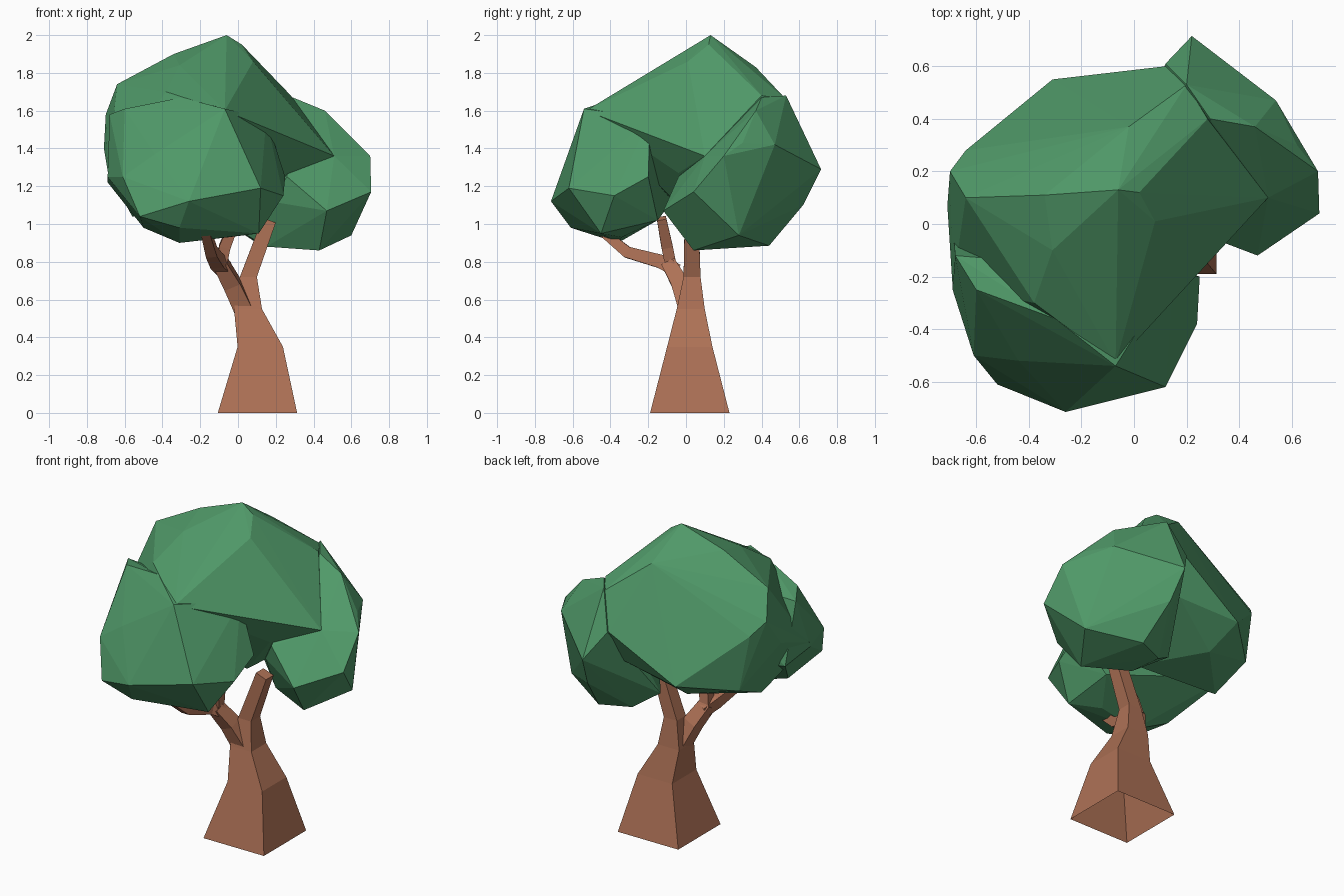
import bpy, bmesh
from mathutils import Vector


def material(name, rgb):
    m = bpy.data.materials.new(name)
    m.diffuse_color = (*rgb, 1)
    return m


BARK = material("bark brown", (0.42, 0.165, 0.092))
LEAF = material("leaf green", (0.08, 0.32, 0.14))


def finish(bm, name, mat):
    bmesh.ops.recalc_face_normals(bm, faces=bm.faces[:])
    me = bpy.data.meshes.new(name)
    bm.to_mesh(me)
    bm.free()
    me.materials.append(mat)
    ob = bpy.data.objects.new(name, me)
    bpy.context.collection.objects.link(ob)
    return ob


def limb(name, stations, level=0):
    """Open square limb through (x, y, z, half width); the first `level` rings stay horizontal."""
    bm = bmesh.new()
    pts = [Vector(s[:3]) for s in stations]
    rings = []
    for i, (p, s) in enumerate(zip(pts, stations)):
        t = (pts[min(i + 1, len(pts) - 1)] - pts[max(i - 1, 0)]).normalized()
        if i < level:
            t = Vector((0, 0, 1))
        u = (Vector((1, 0, 0)) - t * t.x).normalized()
        v = t.cross(u)
        rings.append([bm.verts.new(p + (u * a + v * b) * s[3])
                      for a, b in ((-1, -1), (1, -1), (1, 1), (-1, 1))])
    for lo, hi in zip(rings, rings[1:]):
        for k in range(4):
            n = (k + 1) % 4
            bm.faces.new((lo[k], lo[n], hi[n], hi[k]))
    bm.faces.new(rings[-1])
    return finish(bm, name, BARK)


def lobe(name, points):
    """Faceted leaf mass: convex hull of a few corner points."""
    bm = bmesh.new()
    for p in points:
        bm.verts.new(p)
    bmesh.ops.convex_hull(bm, input=bm.verts[:])
    bmesh.ops.delete(bm, geom=[v for v in bm.verts if not v.link_faces], context='VERTS')
    return finish(bm, name, LEAF)


# Trunk with flared foot (open underneath), running into the right branch
limb("trunk", [(0.103, 0.02, 0, 0.21), (0.118, 0.02, 0.35, 0.12), (0.053, 0.025, 0.55, 0.074),
               (0.055, 0.032, 0.72, 0.045), (0.165, 0.03, 1.02, 0.037)], level=4)
# Left branch and its two forks
limb("left_branch", [(0.045, 0.02, 0.52, 0.05), (-0.03, -0.03, 0.68, 0.045),
                     (-0.09, -0.09, 0.79, 0.038)])
limb("front_fork", [(-0.07, -0.06, 0.76, 0.036), (-0.11, -0.13, 0.80, 0.036),
                    (-0.14, -0.31, 0.85, 0.03), (-0.18, -0.48, 0.99, 0.022)])
limb("inner_fork", [(-0.09, -0.08, 0.78, 0.03), (-0.07, -0.10, 0.88, 0.03),
                    (-0.01, -0.13, 1.03, 0.025)])

# Leaf masses
canopy = lobe("canopy", [
    (-0.06, 0.13, 2.0), (0.02, 0.12, 1.95), (0.08, 0.01, 1.86), (-0.34, 0.11, 1.90),
    (-0.64, 0.10, 1.74), (-0.70, 0.20, 1.58), (-0.64, 0.28, 1.50), (-0.71, 0.07, 1.40),
    (-0.31, -0.10, 1.84), (-0.38, -0.30, 1.70), (-0.02, 0.37, 1.83), (0.15, -0.19, 1.56),
    (0.51, 0.10, 1.36), (0.28, 0.40, 1.68), (0.25, -0.04, 1.27), (-0.31, 0.55, 1.20),
    (0.12, 0.60, 1.45), (-0.58, 0.30, 1.15), (-0.26, 0.36, 1.07), (0.08, 0.50, 1.24),
    (-0.07, -0.53, 1.60), (-0.69, -0.24, 1.28), (0.20, 0.53, 1.66),
    (-0.56, 0.05, 1.04), (0.03, 0.05, 1.01)])
front = lobe("front_leaves", [
    (-0.30, -0.36, 1.67), (-0.07, -0.54, 1.61), (0.15, -0.19, 1.56), (0.02, -0.56, 1.40),
    (0.12, -0.62, 1.19), (-0.44, -0.52, 1.37), (-0.61, -0.50, 1.25), (-0.26, -0.715, 1.12),
    (-0.52, -0.61, 1.04), (-0.69, -0.25, 1.25), (-0.68, -0.12, 1.58), (-0.60, -0.25, 1.61),
    (0.25, -0.20, 1.25), (0.24, -0.38, 1.15), (0.11, -0.45, 0.95), (-0.05, -0.34, 0.93),
    (-0.31, -0.36, 0.90), (-0.31, -0.61, 0.98), (-0.50, -0.30, 0.98), (-0.69, 0.0, 1.22),
    (0.08, -0.15, 1.02)])
right = lobe("right_leaves", [
    (0.20, 0.53, 1.68), (0.46, 0.37, 1.60), (0.22, 0.715, 1.29), (0.54, 0.47, 1.42),
    (0.62, 0.30, 1.43), (0.70, 0.20, 1.36), (0.705, 0.04, 1.17), (0.47, -0.12, 1.07),
    (0.51, 0.10, 1.36), (0.60, 0.28, 0.94), (0.43, 0.04, 0.86), (0.15, 0.16, 0.88),
    (0.30, 0.44, 0.885), (0.25, 0.62, 1.10), (0.12, 0.36, 0.885), (0.12, 0.61, 1.45),
    (-0.02, 0.28, 0.98), (0.17, 0.03, 1.12), (0.26, -0.04, 1.25), (0.29, 0.40, 1.67)])

# Fuse the leaf masses into one shell
bpy.context.view_layer.objects.active = canopy
for other in (front, right):
    mod = canopy.modifiers.new("fuse", 'BOOLEAN')
    mod.operation, mod.solver, mod.object = 'UNION', 'EXACT', other
    bpy.ops.object.modifier_apply(modifier=mod.name)
    bpy.data.objects.remove(other)
